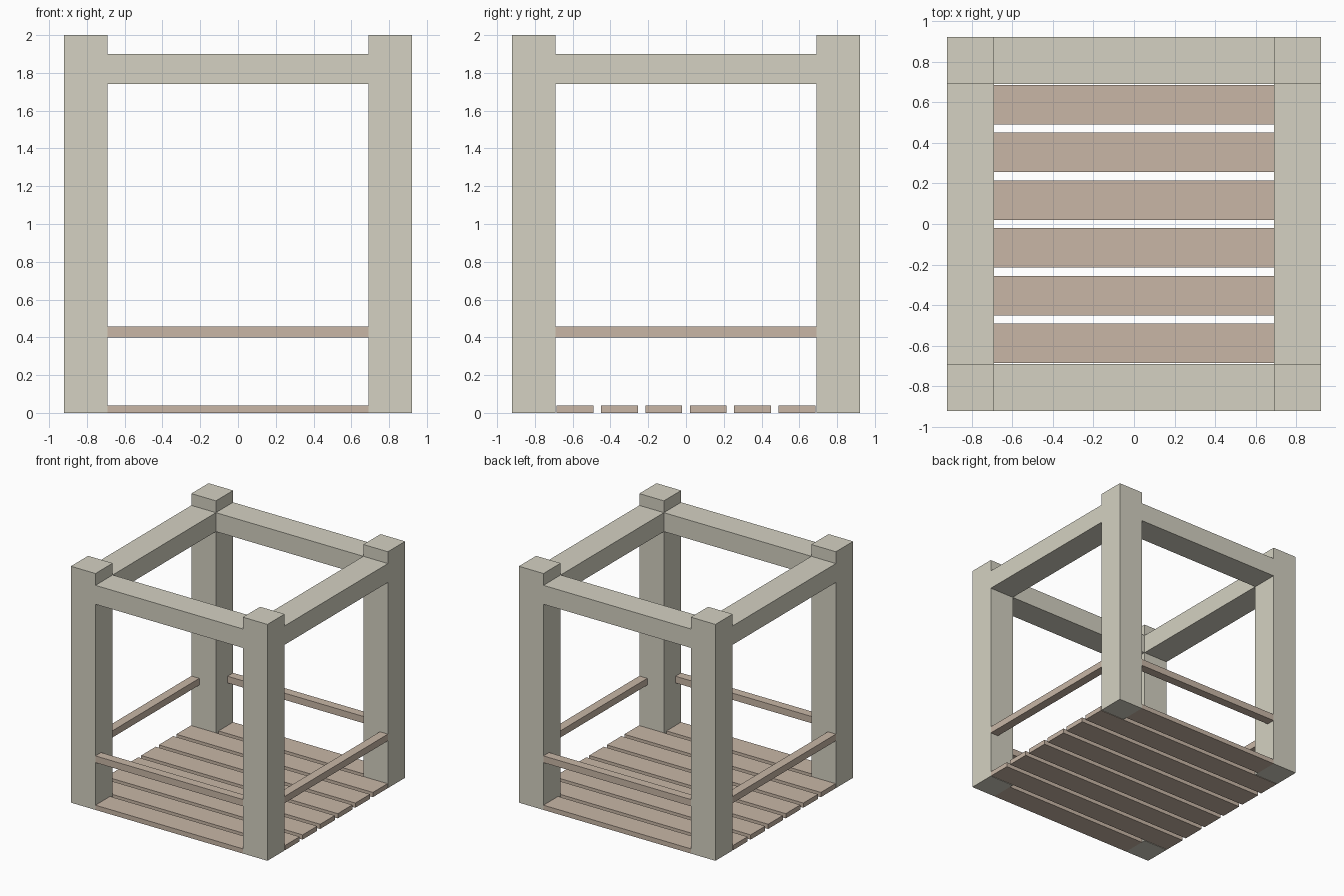
import bpy
import bmesh
from mathutils import Vector

if "Cube" in bpy.data.objects:
    bpy.data.objects.remove(bpy.data.objects["Cube"])


def material(name, rgb):
    m = bpy.data.materials.new(name)
    m.diffuse_color = (*rgb, 1)
    m.use_nodes = True
    m.node_tree.nodes["Principled BSDF"].inputs["Base Color"].default_value = m.diffuse_color
    return m


FRAME = material("pale_stone", (0.66, 0.64, 0.54))
WOOD = material("tan_wood", (0.58, 0.47, 0.38))


def box(name, x, y, z, mat):
    """Box from (min, max) ranges on each axis."""
    mesh = bpy.data.meshes.new(name)
    bm = bmesh.new()
    bmesh.ops.create_cube(bm, size=1)
    for v in bm.verts:
        v.co = Vector((r[0] + (c + 0.5) * (r[1] - r[0])
                       for c, r in zip(v.co, (x, y, z))))
    bm.to_mesh(mesh)
    bm.free()
    mesh.materials.append(mat)
    ob = bpy.data.objects.new(name, mesh)
    bpy.context.collection.objects.link(ob)
    return ob


OUT, IN = 0.92, 0.69        # outer and inner post faces
RAIL = 0.075                # rail depth
SPAN = (-IN, IN)


def band(side, inner):
    """Range from an inner distance to the outer face on one side."""
    return tuple(sorted((side * inner, side * OUT)))


# corner posts
for sx, nx in ((-1, "left"), (1, "right")):
    for sy, ny in ((-1, "front"), (1, "back")):
        box(f"{ny}_{nx}_post", band(sx, IN), band(sy, IN), (0, 2), FRAME)

# top beams and low rails on all four sides, flush with the outer faces
for part, inner, z, mat in (("beam", IN, (1.74, 1.90), FRAME),
                            ("rail", OUT - RAIL, (0.40, 0.457), WOOD)):
    for s, n in ((-1, "front"), (1, "back")):
        box(f"{n}_{part}", SPAN, band(s, inner), z, mat)
    for s, n in ((-1, "left"), (1, "right")):
        box(f"{n}_{part}", band(s, inner), SPAN, z, mat)

# floor slats; the first and last fit between the posts
COUNT, WIDTH = 8, 0.195
pitch = (2 * OUT - WIDTH) / (COUNT - 1)
for i in range(COUNT):
    y0 = -OUT + i * pitch
    half = IN if i in (0, COUNT - 1) else OUT
    box(f"floor_slat_{i + 1}", (-half, half), (y0, y0 + WIDTH), (0, 0.04), WOOD)
